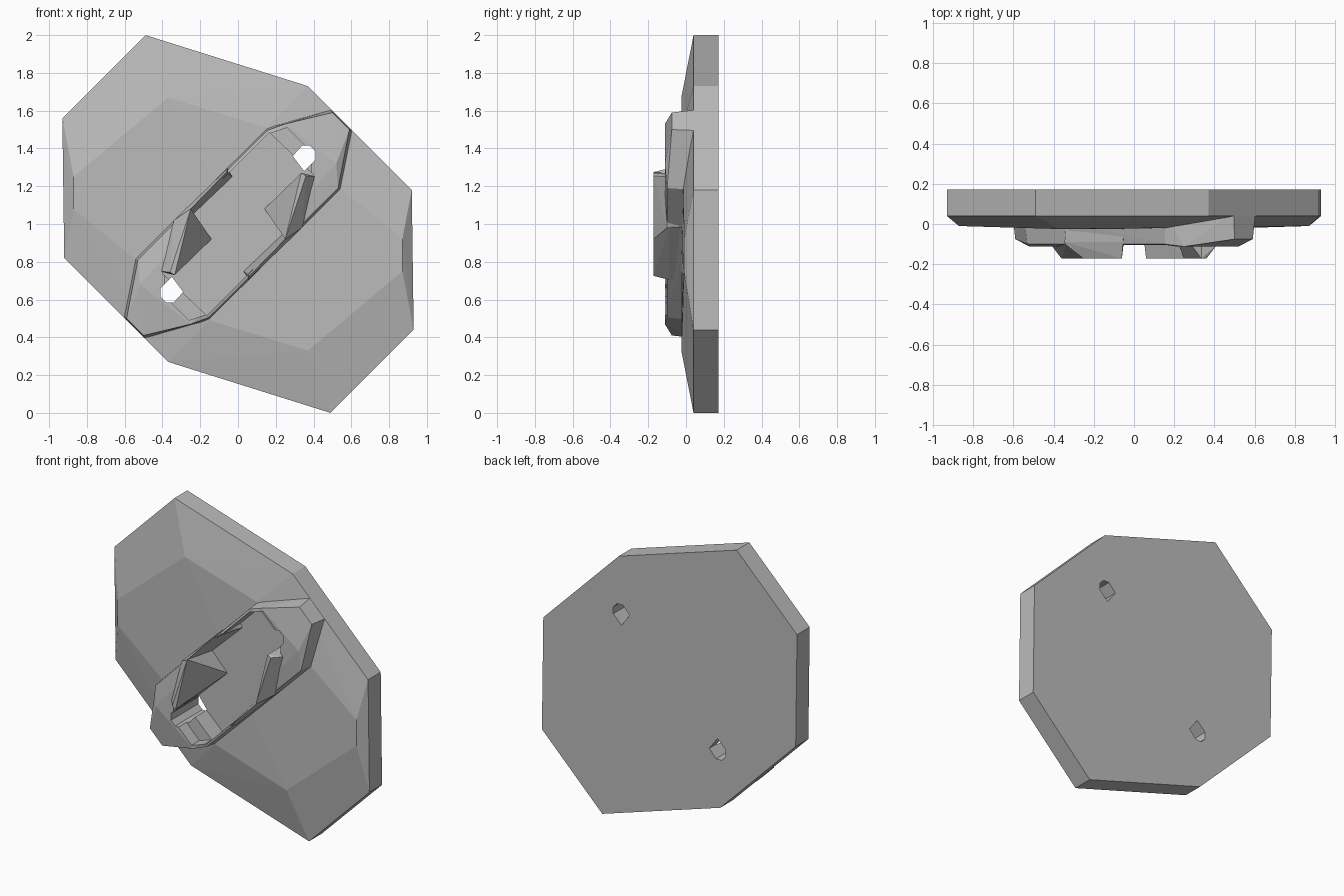
import bpy, bmesh

if "Cube" in bpy.data.objects:
    bpy.data.objects.remove(bpy.data.objects["Cube"], do_unlink=True)

grey = bpy.data.materials.new("stone grey")
grey.use_nodes = True
COLOR = (0.5, 0.5, 0.5, 1)
grey.diffuse_color = COLOR
grey.node_tree.nodes["Principled BSDF"].inputs["Base Color"].default_value = COLOR


def turn(pts):
    """Half turn about the centre axis."""
    return [(-p[0], -p[1], *p[2:]) for p in pts]


def level(pts, y):
    return [(x, w, y) for x, w in pts]


def hull(name, pts):
    """Convex solid from (x, height from centre, depth) points."""
    bm = bmesh.new()
    for x, w, y in pts:
        bm.verts.new((x, y, w + 1))
    res = bmesh.ops.convex_hull(bm, input=bm.verts)
    loose = [v for v in bm.verts if not v.link_faces]
    bmesh.ops.delete(bm, geom=loose, context='VERTS')
    bmesh.ops.dissolve_limit(bm, angle_limit=0.02, verts=bm.verts, edges=bm.edges)
    bmesh.ops.recalc_face_normals(bm, faces=bm.faces)
    me = bpy.data.meshes.new(name)
    bm.to_mesh(me)
    bm.free()
    me.materials.append(grey)
    ob = bpy.data.objects.new(name, me)
    bpy.context.collection.objects.link(ob)
    return ob


def combine(target, other, op):
    mod = target.modifiers.new(op, 'BOOLEAN')
    mod.operation = op
    mod.solver = 'EXACT'
    mod.object = other
    bpy.context.view_layer.objects.active = target
    bpy.ops.object.modifier_apply(modifier=mod.name)
    bpy.data.objects.remove(other, do_unlink=True)


# Octagonal plate with a sloped front rim
rim = [(-.49, 1), (.37, .73), (.92, .18), (.93, -.56)]
face = [(-.37, .67, -.025), (.15, .51, -.02), (.87, -.08, -.01), (.87, -.25, -.01)]
rim += turn(rim)
plate = hull("plate", level(rim, .04) + level(rim, .172) + face + turn(face))

# Diagonal raised ridge, its ends flush with the plate edge
foot = [(.55, .18), (.605, .495), (.495, .605), (.15, .51)]
top = [(.53, .19, -.1), (.59, .5, -.075), (.5, .59, -.075), (.155, .495, -.1),
       (.25, .53, -.112), (.36, .43, -.112), (.52, .32, -.112)]
ridge = hull("ridge", level(foot + turn(foot), .06) + top + turn(top))
combine(plate, ridge, 'UNION')

# Deep pocket in the ridge
pocket = [(.165, .485), (.4, .26), (.33, .01)]
pocket += turn(pocket)
combine(plate, hull("pocket_cutter", level(pocket, -.3) + level(pocket, .09)), 'DIFFERENCE')

# Shallow step and through hole at each end
step = [(.17, .48), (.26, .51), (.39, .38), (.39, .26)]
hole = [(.29, .36), (.34, .415), (.38, .415), (.41, .385), (.41, .34), (.35, .28)]
for side in (list, turn):
    s, h = side(step), side(hole)
    combine(plate, hull("step_cutter", level(s, -.3) + level(s, -.03)), 'DIFFERENCE')
    combine(plate, hull("hole_cutter", level(h, -.3) + level(h, .3)), 'DIFFERENCE')
plate.name = "plate_with_ridge"

# Raised cheeks along the pocket: a wedge and a straight bar on each side
wedge = [(-.415, -.25, -.1), (-.34, .02, -.1), (-.36, -.255, -.172), (-.335, -.27, -.172),
         (-.25, .08, -.172), (-.25, .04, .095), (-.14, -.08, .095),
         (-.34, -.27, .095), (-.4, -.25, .095), (-.34, .01, .095)]
bar = [(-.345, .015, -.09), (-.055, .295, -.09), (-.25, .08, -.172), (-.06, .275, -.172),
       (-.25, .04, .095), (-.03, .25, .095), (-.33, .005, .095), (-.05, .28, .095)]
for label, side in (("right", list), ("left", turn)):
    hull(label + "_wedge", side(wedge))
    hull(label + "_bar", side(bar))
